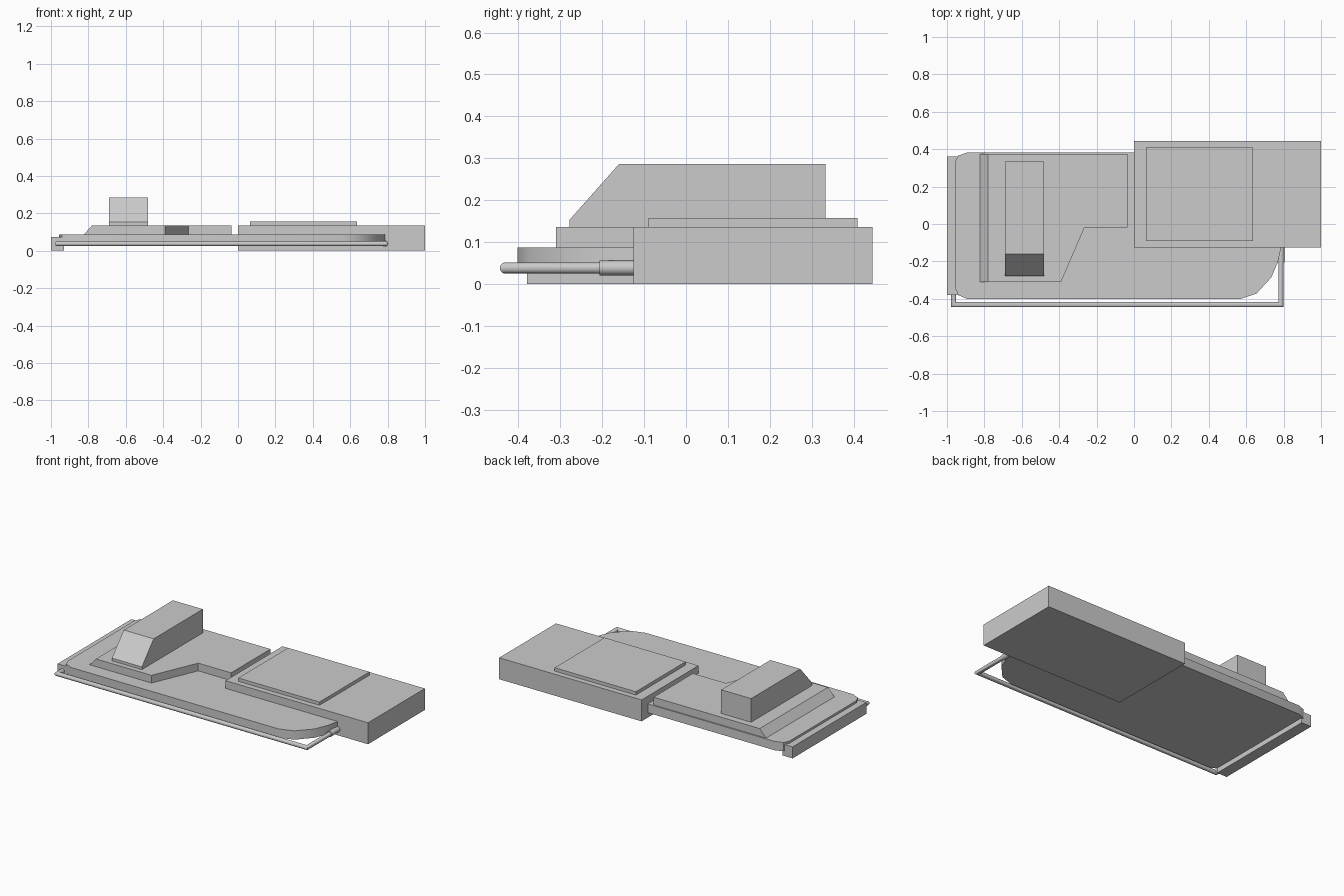
import bpy, bmesh, math
from mathutils import Vector

if "Cube" in bpy.data.objects:
    bpy.data.objects.remove(bpy.data.objects["Cube"])


def finish(name, bm, smooth=None):
    bmesh.ops.recalc_face_normals(bm, faces=bm.faces[:])
    mesh = bpy.data.meshes.new(name)
    bm.to_mesh(mesh)
    bm.free()
    ob = bpy.data.objects.new(name, mesh)
    bpy.context.collection.objects.link(ob)
    if smooth:
        bpy.ops.object.select_all(action='DESELECT')
        ob.select_set(True)
        bpy.context.view_layer.objects.active = ob
        bpy.ops.object.shade_smooth_by_angle(angle=math.radians(smooth))
    return ob


def prism(name, points, direction, smooth=None):
    """Closed polygon extruded along a direction."""
    bm = bmesh.new()
    face = bm.faces.new([bm.verts.new(p) for p in points])
    ext = bmesh.ops.extrude_face_region(bm, geom=[face])
    verts = [g for g in ext['geom'] if isinstance(g, bmesh.types.BMVert)]
    bmesh.ops.translate(bm, verts=verts, vec=direction)
    return finish(name, bm, smooth)


def box(name, x, y, z):
    pts = [(x[0], y[0], z[0]), (x[1], y[0], z[0]), (x[1], y[1], z[0]), (x[0], y[1], z[0])]
    return prism(name, pts, (0, 0, z[1] - z[0]))


def tube(name, path, radius, sides=20):
    """Round bar in the XY plane with mitred corners and capped ends."""
    path = [Vector(p) for p in path]
    bm = bmesh.new()
    rings = []
    for i, p in enumerate(path):
        d0 = (p - path[max(i - 1, 0)]).normalized()
        d1 = (path[min(i + 1, len(path) - 1)] - p).normalized()
        tan = (d0 + d1).normalized()
        side = Vector((-tan.y, tan.x, 0))
        stretch = 1 / max(tan.dot(d1 if d1.length else d0), 0.3)
        rings.append([bm.verts.new(p + side * (radius * stretch * math.cos(a))
                                   + Vector((0, 0, radius * math.sin(a))))
                      for a in (2 * math.pi * k / sides for k in range(sides))])
    for a, b in zip(rings, rings[1:]):
        for k in range(sides):
            n = (k + 1) % sides
            bm.faces.new((a[k], a[n], b[n], b[k]))
    bm.faces.new(rings[0])
    bm.faces.new(rings[-1])
    return finish(name, bm, 40)


# Base slab with clipped left corners and swept front right corner
slab = [(-0.957, 0.33), (-0.957, -0.34), (-0.94, -0.38), (-0.89, -0.402), (0.565, -0.402),
        (0.655, -0.372), (0.735, -0.285), (0.77, -0.2), (0.787, -0.125), (0.787, 0.383),
        (-0.89, 0.383), (-0.94, 0.365)]
prism("base_slab", [(x, y, 0.031) for x, y in slab], (0, 0, 0.056), 35)

# Left edge bar and large right block with raised pad
box("left_edge_bar", (-1.0, -0.93), (-0.38, 0.36), (0.0, 0.073))
box("right_block", (0.0, 1.0), (-0.125, 0.445), (0.0, 0.136))
box("block_pad", (0.065, 0.635), (-0.09, 0.41), (0.135, 0.157))

# Stepped deck, with its left edge sloped by pulling in the upper vertices
deck = [(-0.825, 0.375), (-0.825, -0.31), (-0.39, -0.31), (-0.265, -0.02),
        (-0.035, -0.02), (-0.035, 0.375)]
deck_ob = prism("stepped_deck", [(x, y, 0.086) for x, y in deck], (0, 0, 0.05))
for v in deck_ob.data.vertices:
    if v.co.x < -0.8 and v.co.z > 0.1:
        v.co.x = -0.78

# Raised housing with sloped front
profile = [(-0.278, 0.135), (0.333, 0.135), (0.333, 0.286), (-0.16, 0.286), (-0.278, 0.153)]
prism("raised_housing", [(-0.69, y, z) for y, z in profile], (0.21, 0, 0))

# Front rail and its sleeve at the block
tube("front_rail", [(-0.965, -0.36, 0.038), (-0.965, -0.431, 0.038),
                    (0.786, -0.431, 0.038), (0.786, -0.11, 0.038)], 0.0135)
tube("rail_sleeve", [(0.786, -0.206, 0.038), (0.786, -0.11, 0.038)], 0.0175)
